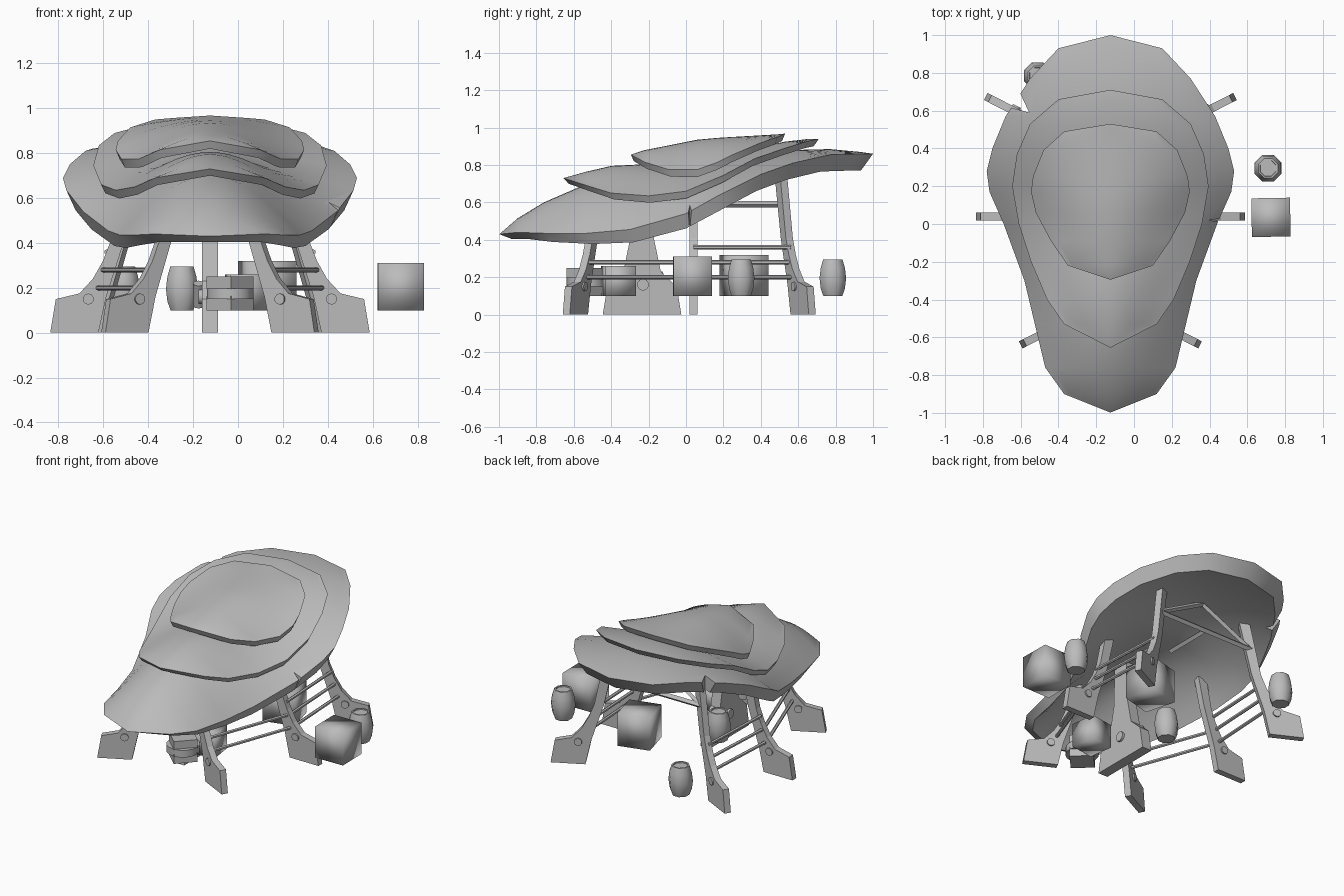
import bpy, bmesh, math
from mathutils import Vector, Matrix

if bpy.data.objects.get("Cube"):
    bpy.data.objects.remove(bpy.data.objects["Cube"])

AXIS = -0.125  # symmetry line of the shelter

grey = bpy.data.materials.new("plain_grey")
grey.use_nodes = True
grey.diffuse_color = (0.5, 0.5, 0.5, 1)
grey.node_tree.nodes["Principled BSDF"].inputs["Base Color"].default_value = (0.5, 0.5, 0.5, 1)


def finish(name, bm, smooth=None):
    bmesh.ops.remove_doubles(bm, verts=bm.verts, dist=1e-5)
    bmesh.ops.recalc_face_normals(bm, faces=bm.faces)
    mesh = bpy.data.meshes.new(name)
    bm.to_mesh(mesh)
    bm.free()
    mesh.materials.append(grey)
    ob = bpy.data.objects.new(name, mesh)
    bpy.context.collection.objects.link(ob)
    if smooth:
        shade(ob, smooth)
    return ob


def shade(ob, degrees):
    bpy.ops.object.select_all(action='DESELECT')
    ob.select_set(True)
    bpy.context.view_layer.objects.active = ob
    bpy.ops.object.shade_smooth_by_angle(angle=math.radians(degrees))


def prism(name, outline, thickness, matrix):
    """Extrude a flat outline (local x, z) evenly about local y."""
    bm = bmesh.new()
    face = bm.faces.new([bm.verts.new((u, -thickness / 2, z)) for u, z in outline])
    new = bmesh.ops.extrude_face_region(bm, geom=[face])["geom"]
    bmesh.ops.translate(bm, vec=(0, thickness, 0),
                        verts=[v for v in new if isinstance(v, bmesh.types.BMVert)])
    bm.transform(matrix)
    return finish(name, bm)


def rod(name, a, b, radius, sides=6):
    a, b = Vector(a), Vector(b)
    bm = bmesh.new()
    turn = (b - a).to_track_quat('Z', 'Y').to_matrix().to_4x4()
    bmesh.ops.create_cone(bm, cap_ends=True, segments=sides, radius1=radius, radius2=radius,
                          depth=(b - a).length, matrix=Matrix.Translation((a + b) / 2) @ turn)
    return finish(name, bm, 50 if sides > 6 else None)


def box(name, centre, size, angle=0, smooth=None):
    bm = bmesh.new()
    bmesh.ops.create_cube(bm, size=1, matrix=Matrix.Diagonal((*size, 1)))
    bm.transform(Matrix.Translation(centre) @ Matrix.Rotation(math.radians(angle), 4, 'Z'))
    return finish(name, bm, smooth)


# Roof shells: stations are (half width, y, rim height, ridge height);
# flare blends the cross section from a round arch (0) to a bell (1)
def shell(name, stations, inset, drop_front, drop_back, flare, columns=18):
    bm = bmesh.new()
    mid = (stations[0][1] + stations[-1][1]) / 2
    top, under = [], []
    for i, (w, y, rim, ridge) in enumerate(stations):
        f = min(1, i / (len(stations) - 1) * 2)
        drop = drop_front + (drop_back - drop_front) * f
        upper, lower = [], []
        for j in range(columns + 1):
            t = 2 * j / columns - 1
            bell = math.cos(t * math.pi / 2) ** 2
            z = rim + (ridge - rim) * ((1 - t * t) * (1 - flare) + bell * flare)
            upper.append(bm.verts.new((AXIS + w * t, y, z)))
            lower.append(bm.verts.new((AXIS + w * t * (1 - inset), mid + (y - mid) * (1 - inset), z - drop)))
        top.append(upper)
        under.append(lower)
    for i in range(len(stations) - 1):
        for j in range(columns):
            bm.faces.new((top[i][j], top[i][j + 1], top[i + 1][j + 1], top[i + 1][j]))
            bm.faces.new((under[i][j], under[i + 1][j], under[i + 1][j + 1], under[i][j + 1]))
        for j in (0, columns):
            bm.faces.new((top[i][j], under[i][j], under[i + 1][j], top[i + 1][j]))
    bmesh.ops.remove_doubles(bm, verts=bm.verts, dist=1e-5)
    bmesh.ops.dissolve_degenerate(bm, edges=bm.edges, dist=1e-5)
    return finish(name, bm)


lower_shell = shell("lower_roof_shell", [
    (0, -.998, .43, .43), (.245, -.90, .44, .515), (.345, -.76, .435, .60), (.40, -.53, .435, .70),
    (.455, -.3, .455, .73), (.565, 0, .54, .765), (.64, .17, .635, .785), (.655, .28, .69, .805),
    (.625, .40, .75, .845), (.555, .57, .81, .88), (.425, .77, .855, .885),
    (.275, .93, .86, .87), (0, 1, .86, .86)], .065, .025, .09, .15)
middle_shell = shell("middle_roof_shell", [
    (0, -.655, .73, .73), (.245, -.53, .69, .765), (.335, -.40, .65, .795), (.42, -.2, .635, .805),
    (.485, 0, .66, .78), (.52, .2, .745, .82), (.495, .37, .835, .89), (.425, .53, .89, .925),
    (.275, .66, .93, .94), (0, .71, .94, .94)], .04, .03, .04, .35)
top_shell = shell("top_roof_shell", [
    (0, -.295, .855, .855), (.225, -.22, .815, .88), (.315, -.09, .775, .905), (.395, .06, .775, .935),
    (.42, .17, .815, .945), (.41, .25, .855, .95), (.355, .39, .915, .958), (.245, .49, .95, .964),
    (0, .53, .968, .968)], .04, .035, .04, .2)

# Torn notches in the lower roof rim
for name, tri in (("left_notch_cutter", ((.40, .02), (.55, -.005), (.55, .045))),
                  ("right_notch_cutter", ((-.555, .59), (-.625, .74), (-.74, .64)))):
    bm = bmesh.new()
    face = bm.faces.new([bm.verts.new((x, y, .3)) for x, y in tri])
    new = bmesh.ops.extrude_face_region(bm, geom=[face])["geom"]
    bmesh.ops.translate(bm, vec=(0, 0, .8), verts=[v for v in new if isinstance(v, bmesh.types.BMVert)])
    cutter = finish(name, bm)
    cut = lower_shell.modifiers.new("notch", 'BOOLEAN')
    cut.operation, cut.solver, cut.object = 'DIFFERENCE', 'EXACT', cutter
    bpy.context.view_layer.objects.active = lower_shell
    lower_shell.select_set(True)
    bpy.ops.object.modifier_apply(modifier=cut.name)
    bpy.data.objects.remove(cutter)
for ob in (lower_shell, middle_shell, top_shell):
    shade(ob, 35)


# Legs: curved plates whose outer toe stands at (dx, y), heading outward
def leg(name, side, dx, y, angle, height):
    outline = [(0, 0), (-.025, .15), (-.13, .175), (-.19, .24), (-.235, .32), (-.27, .41),
               (-.27 - (height - .41) * .2, height), (-.335 - (height - .41) * .2, height),
               (-.33, .41), (-.295, .3), (-.25, .16), (-.215, 0)]
    a = math.radians(angle)
    heading = a if side > 0 else math.pi - a
    m = Matrix.Translation((AXIS + side * dx, y, 0)) @ Matrix.Rotation(heading, 4, 'Z')
    prism(name, outline, .042, m)
    rod(name + "_bolt", m @ Vector((-.17, -.03, .15)), m @ Vector((-.17, .03, .15)), .025, 10)
    return lambda z: m @ Vector((-.15 - z * .28, 0, z))


for side, label in ((1, "left"), (-1, "right")):
    front = leg(label + "_front_leg", side, .475, -.64, -27, .58)
    middle = leg(label + "_middle_leg", side, .712, .04, 0, .6)
    back = leg(label + "_back_leg", side, .66, .675, 27, .77)
    for z in (.2, .28):
        rod(label + "_front_rail", front(z), middle(z), .011)
    for z in (.2, .28, .36):
        rod(label + "_back_rail", middle(z), back(z), .011)
    rod(label + "_truss_strut", (AXIS + side * .36, .53, .59), (AXIS, .5, .79), .016, 4)
# Roof truss
rod("truss_beam", (AXIS - .36, .53, .59), (AXIS + .36, .53, .59), .018, 4)
rod("truss_spine", (AXIS, .53, .59), (AXIS, .2, .59), .018, 4)

# Central support plate
half = [(.21, 0), (.185, .15), (.1, .23), (.065, .4), (.055, .68)]
outline = half + [(-u, z) for u, z in reversed(half)]
centre = Matrix.Translation((AXIS, -.235, 0)) @ Matrix.Rotation(math.pi / 2, 4, 'Z')
prism("central_support", outline, .07, centre)
rod("central_bolt", (AXIS - .05, -.23, .16), (AXIS + .05, -.23, .16), .032, 10)
rod("hanging_tool", (-.175, -.15, .22), (-.175, -.095, .12), .025, 8)

# Crates with softly shaded corners
box("outer_crate", (.725, .035, .205), (.205, .205, .21), 1, 120)
box("inner_crate", (.13, .31, .21), (.212, .212, .22), 15, 120)
box("small_crate", (.035, -.36, .18), (.165, .165, .16), 8, 120)

# Low pedestal: two blocks set cornerwise around a round waist
box("pedestal_top", (-.035, -.535, .222), (.148, .148, .056), 47)
box("pedestal_base", (-.035, -.535, .132), (.148, .148, .064), 47)
rod("pedestal_waist", (-.035, -.535, .15), (-.035, -.535, .198), .103, 16)


# Barrels: eight-sided lathe with a shallow sunken lid
def barrel(name, x, y):
    rings = [(0, .1), (.055, .1), (.07, .14), (.077, .195), (.07, .25), (.056, .295), (.046, .295),
             (.045, .288), (0, .288)]
    bm = bmesh.new()
    verts = [bm.verts.new((r, 0, z)) for r, z in rings]
    edges = [bm.edges.new(pair) for pair in zip(verts, verts[1:])]
    bmesh.ops.spin(bm, geom=verts + edges, cent=(0, 0, 0), axis=(0, 0, 1),
                   angle=math.tau, steps=8, use_merge=True)
    bm.transform(Matrix.Translation((x, y, 0)) @ Matrix.Rotation(math.pi / 8, 4, 'Z'))
    return finish(name, bm, 50)


barrel("left_barrel", .71, .295)
barrel("middle_barrel", -.25, .01)
barrel("back_barrel", -.51, .785)
